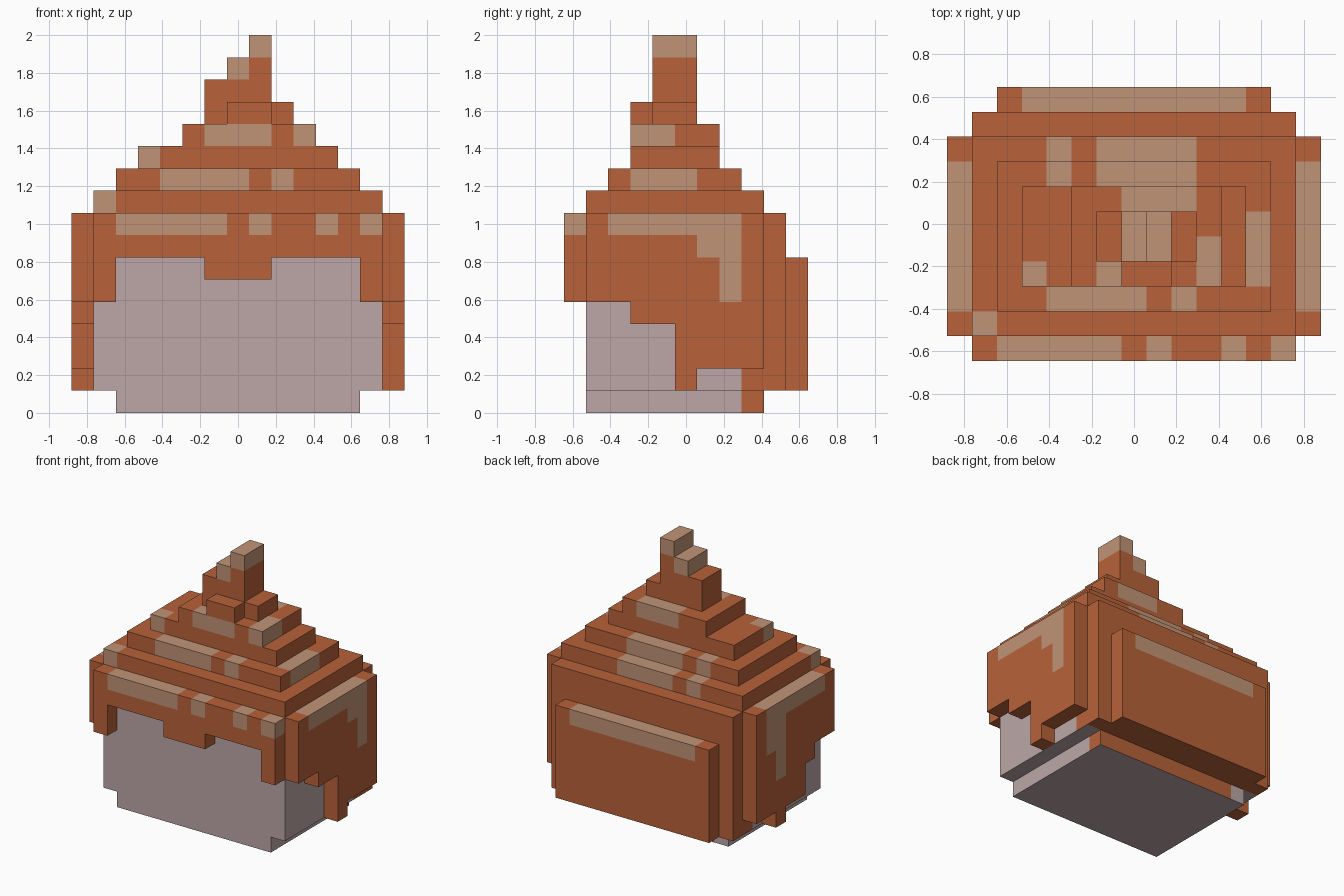
import bpy, bmesh
from itertools import product
from mathutils import Vector

cube = bpy.data.objects.get("Cube")
if cube:
    bpy.data.objects.remove(cube, do_unlink=True)

U = 2 / 17                       # size of one block
CENTRE = Vector((7.5, 5.5, 0))   # block-grid point that lands on the origin


def material(name, rgb):
    m = bpy.data.materials.new(name)
    m.use_nodes = True
    m.diffuse_color = (*rgb, 1)
    m.node_tree.nodes["Principled BSDF"].inputs["Base Color"].default_value = (*rgb, 1)
    return m


MATS = [material("hair_brown", (0.479, 0.122, 0.042)),
        material("hair_highlight", (0.527, 0.296, 0.181)),
        material("pale_skin", (0.509, 0.386, 0.392))]
BROWN, LIGHT, SKIN = range(3)


def cells(boxes):
    """Unit cells covered by boxes given as (x0, x1, y0, y1, z0, z1)."""
    return {c for b in boxes
            for c in product(range(b[0], b[1]), range(b[2], b[3]), range(b[4], b[5]))}


def part(name, boxes, light=(), rule=None):
    """Outer skin of a union of boxes; cells inside the light boxes are highlighted."""
    solid, lit = cells(boxes), cells(light)
    bm = bmesh.new()
    verts = {}

    def vert(p):
        if p not in verts:
            verts[p] = bm.verts.new((Vector(p) - CENTRE) * U)
        return verts[p]

    for c in sorted(solid):
        for axis, side in product(range(3), (0, 1)):
            n = [0, 0, 0]
            n[axis] = 2 * side - 1
            if tuple(a + b for a, b in zip(c, n)) in solid:
                continue
            corners = []
            for s, t in ((0, 0), (1, 0), (1, 1), (0, 1)):
                p = list(c)
                p[axis] += side
                p[(axis + 1) % 3] += s
                p[(axis + 2) % 3] += t
                corners.append(vert(tuple(p)))
            f = bm.faces.new(corners if side else corners[::-1])
            f.material_index = rule(c, n) if rule else (LIGHT if c in lit else BROWN)
    # Merge flat areas of one colour into single faces
    bmesh.ops.dissolve_limit(bm, angle_limit=0.01, verts=bm.verts[:],
                             edges=bm.edges[:], delimit={'MATERIAL'})
    mesh = bpy.data.meshes.new(name)
    bm.to_mesh(mesh)
    bm.free()
    for m in MATS:
        mesh.materials.append(m)
    obj = bpy.data.objects.new(name, mesh)
    bpy.context.collection.objects.link(obj)
    return obj


# Head: narrower jaw below, with hair colour along the nape
def jaw_rule(c, n):
    return BROWN if c[1] == 8 and c[0] > 2 and n[2] == 0 else SKIN


def skull_rule(c, n):
    return BROWN if c[1] == 8 and n[2] == 0 else SKIN


part("jaw", [(2, 13, 1, 9, 0, 1)], rule=jaw_rule)
part("skull", [(1, 14, 1, 9, 1, 9)], rule=skull_rule)

# Fringe with side locks and a centre lock
part("fringe",
     [(1, 14, 0, 1, 7, 9), (1, 2, 0, 1, 5, 7), (13, 14, 0, 1, 5, 7), (6, 9, 0, 1, 6, 7)],
     [(a, b, 0, 1, 8, 9) for a, b in ((2, 7), (8, 9), (11, 12), (13, 14))])


# Side hair: each lock is (y0, y1, bottom)
def side_hair(name, x, locks, light):
    part(name, [(x, x + 1, a, b, z, 9) for a, b, z in locks],
         [(x, x + 1, *l) for l in light])


side_hair("left_side_hair", 14, [(1, 3, 5), (3, 5, 4), (5, 6, 1), (6, 9, 2)],
          [(2, 8, 8, 9), (6, 8, 7, 8), (7, 8, 5, 7)])
side_hair("right_side_hair", 0, [(1, 3, 5), (3, 4, 4), (4, 6, 2), (6, 7, 1), (7, 9, 2)],
          [(2, 8, 8, 9), (6, 8, 6, 8), (6, 7, 4, 6)])

# Back hair in two steps
part("back_hair", [(1, 14, 9, 10, 1, 9)])
part("back_hair_panel", [(2, 13, 10, 11, 1, 7)], [(3, 12, 10, 11, 6, 7)])

# Stepped crown
part("crown_tier_1", [(1, 14, 1, 9, 9, 10)],
     [(1, 2, 1, 2, 9, 10), (4, 5, 8, 9, 9, 10), (6, 10, 8, 9, 9, 10)])
part("crown_tier_2", [(2, 13, 2, 8, 10, 11)],
     [(4, 8, 2, 3, 10, 11), (9, 10, 2, 3, 10, 11), (12, 13, 3, 6, 10, 11),
      (4, 5, 7, 8, 10, 11), (6, 10, 7, 8, 10, 11)])
part("crown_tier_3", [(3, 12, 3, 7, 11, 12)], [(3, 4, 3, 4, 11, 12)])
part("crown_tier_4", [(5, 11, 3, 7, 12, 13)],
     [(6, 9, 3, 4, 12, 13), (10, 11, 3, 5, 12, 13), (7, 10, 6, 7, 12, 13)])

# Leaning tuft on top
part("tuft",
     [(6, 9, 4, 6, 13, 15), (9, 10, 4, 6, 13, 14), (7, 9, 3, 4, 13, 14),
      (7, 9, 4, 6, 15, 16), (8, 9, 4, 6, 16, 17)],
     [(7, 8, 4, 6, 15, 16), (8, 9, 4, 6, 16, 17)])
